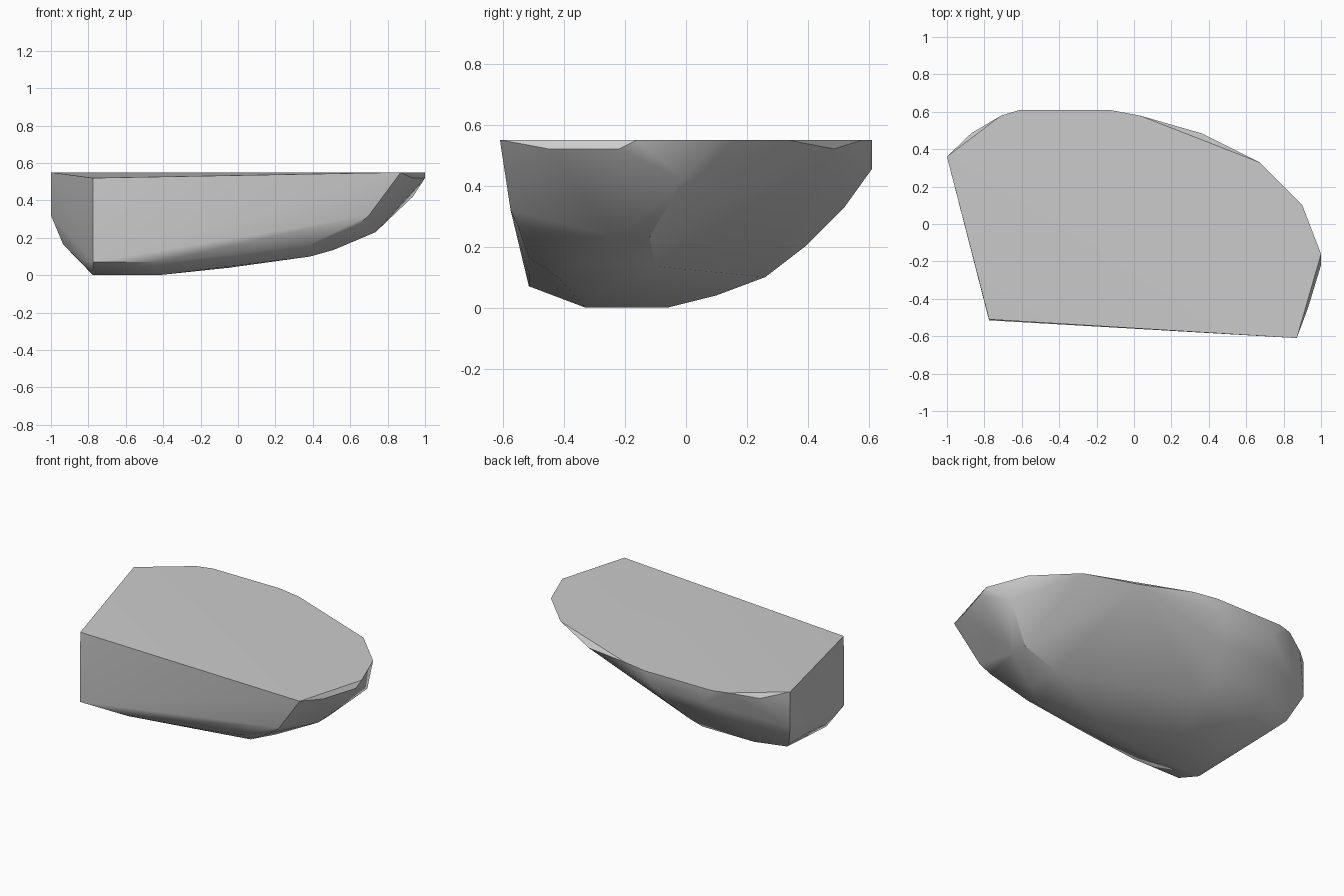
import bpy
import bmesh
import math

default_cube = bpy.data.objects.get("Cube")
if default_cube:
    bpy.data.objects.remove(default_cube, do_unlink=True)


def make_material(name, color):
    material = bpy.data.materials.new(name)
    material.use_nodes = True
    material.diffuse_color = color
    material.node_tree.nodes["Principled BSDF"].inputs["Base Color"].default_value = color
    return material


def level(height, *outline):
    """Corners that share one height."""
    return [(x, y, height) for x, y in outline]


def lengthwise(y, *profile):
    """Corners along the length that share one depth."""
    return [(x, y, z) for x, z in profile]


# Flat top: upper rim corners and the low chamfered corners between them
upper_rim = level(0.55, (-1, 0.36), (-0.71, 0.58), (-0.61, 0.61), (-0.13, 0.61),
                  (0.03, 0.58), (0.67, 0.33), (0.9, 0.1), (1, -0.16), (0.87, -0.61))
lower_rim = level(0.52, (-0.775, -0.51), (-0.87, 0.485), (0.36, 0.485),
                  (1, -0.22), (0.93, -0.45))

# Lower edge of the split front face
front_edge = lengthwise(-0.515, (-0.775, 0.07), (-0.43, 0.07), (-0.05, 0.11), (0.385, 0.165))
front_edge += [(0.64, -0.55, 0.265), (0.7, -0.575, 0.32)]

# Lower edge of the split end face
end_edge = [(-1, 0.36, 0.32), (-0.935, 0.28, 0.165), (-0.935, 0.11, 0.165),
            (-0.85, -0.21, 0.08), (-0.88, 0.22, 0.11)]

# Rounded underside
belly = level(0.0, (-0.775, -0.33), (-0.43, -0.33), (-0.43, -0.06), (-0.7, -0.06))
belly += level(0.04, (-0.05, -0.3), (-0.45, 0.1))
belly += level(0.1, (0.385, -0.42), (-0.3, 0.26), (-0.67, 0.26))
belly += level(0.135, (0.51, -0.34), (0.51, -0.1))
belly += level(0.23, (0.735, -0.23), (0.735, -0.12))
belly += level(0.42, (0.935, -0.01))

# Stepped, rounded back
back = level(0.2, (-0.7, 0.38), (-0.3, 0.39))
back += level(0.33, (-0.65, 0.51), (-0.25, 0.52))
back += level(0.455, (-0.55, 0.61), (-0.2, 0.61))
back += level(0.37, (0.5, 0.2))

# Wrap all corners in one solid stone
bm = bmesh.new()
for corner in upper_rim + lower_rim + front_edge + end_edge + belly + back:
    bm.verts.new(corner)
bmesh.ops.convex_hull(bm, input=bm.verts[:])
loose = [v for v in bm.verts if not v.link_faces]
bmesh.ops.delete(bm, geom=loose, context='VERTS')
bmesh.ops.dissolve_limit(bm, angle_limit=math.radians(0.5),
                         verts=bm.verts[:], edges=bm.edges[:])
bmesh.ops.recalc_face_normals(bm, faces=bm.faces[:])

mesh = bpy.data.meshes.new("split_stone")
bm.to_mesh(mesh)
bm.free()
mesh.materials.append(make_material("stone_grey", (0.6, 0.6, 0.6, 1)))

stone = bpy.data.objects.new("split_stone", mesh)
bpy.context.collection.objects.link(stone)
bpy.context.view_layer.objects.active = stone
stone.select_set(True)
bpy.ops.object.shade_smooth_by_angle(angle=math.radians(35))
